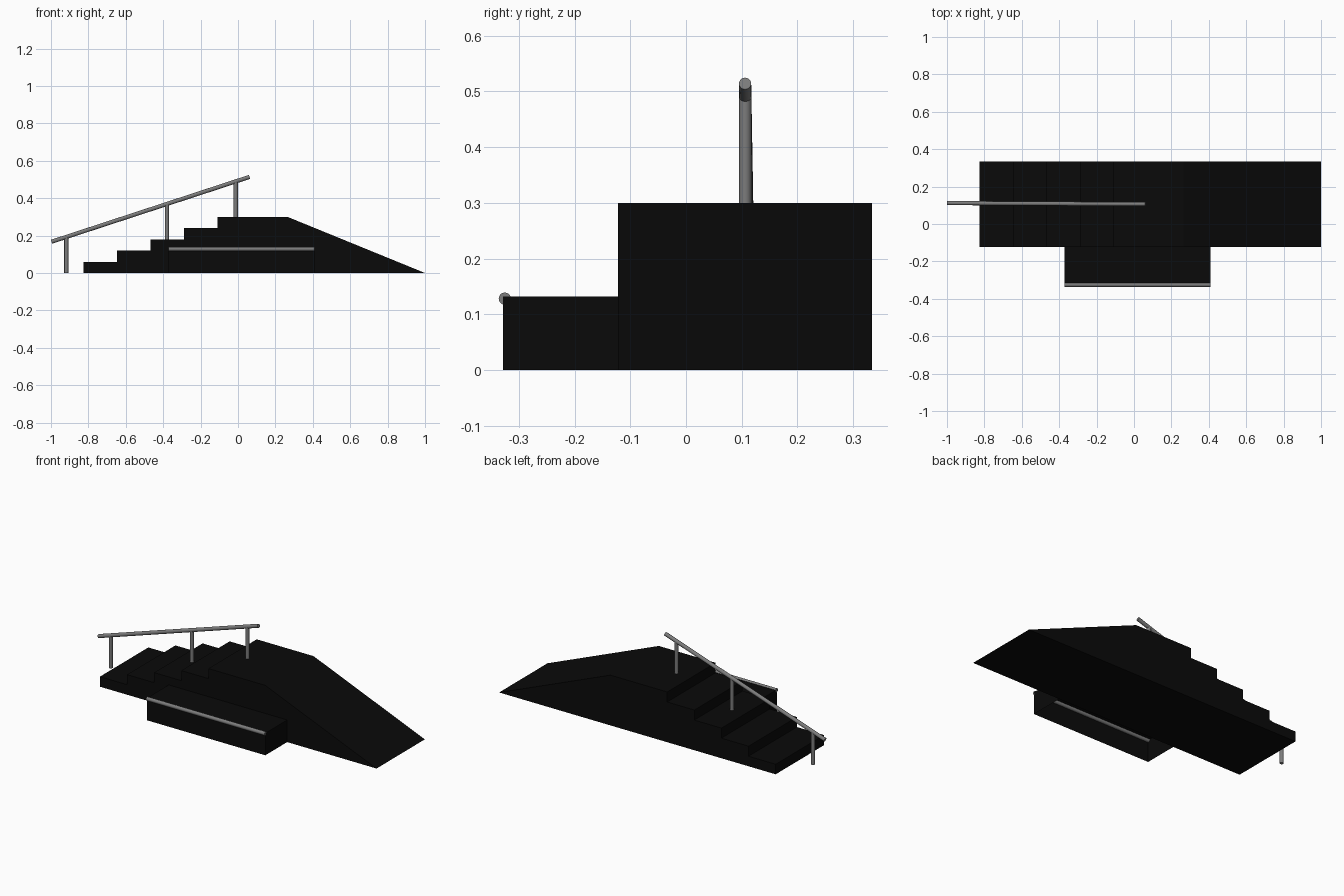
import bpy, bmesh
from mathutils import Vector

if "Cube" in bpy.data.objects:
    bpy.data.objects.remove(bpy.data.objects["Cube"])


def material(name, v):
    m = bpy.data.materials.new(name)
    m.diffuse_color = (v, v, v, 1)
    m.use_nodes = True
    m.node_tree.nodes["Principled BSDF"].inputs["Base Color"].default_value = m.diffuse_color
    return m


BLACK = material("black_paint", 0.003)
STEEL = material("steel", 0.2)


def finish(name, bm, mat):
    mesh = bpy.data.meshes.new(name)
    bm.to_mesh(mesh)
    bm.free()
    mesh.materials.append(mat)
    ob = bpy.data.objects.new(name, mesh)
    bpy.context.collection.objects.link(ob)
    return ob


def prism(name, profile, y0, y1, open_bottom=False):
    """Extrude an x/z profile along y."""
    bm = bmesh.new()
    face = bm.faces.new([bm.verts.new((x, y0, z)) for x, z in profile])
    ext = bmesh.ops.extrude_face_region(bm, geom=[face], use_keep_orig=True)
    verts = [g for g in ext["geom"] if isinstance(g, bmesh.types.BMVert)]
    bmesh.ops.translate(bm, verts=verts, vec=(0, y1 - y0, 0))
    bmesh.ops.recalc_face_normals(bm, faces=bm.faces)
    if open_bottom:
        hidden = [f for f in bm.faces if f.normal.z < -0.9 or f.normal.y > 0.9]
        bmesh.ops.delete(bm, geom=hidden, context='FACES')
    return finish(name, bm, BLACK)


def tube(name, a, b, r=0.011):
    """Round bar between two points."""
    a, b = Vector(a), Vector(b)
    bm = bmesh.new()
    bmesh.ops.create_cone(bm, cap_ends=True, segments=20, radius1=r, radius2=r,
                          depth=(b - a).length)
    ob = finish(name, bm, STEEL)
    ob.location = (a + b) / 2
    ob.rotation_mode = 'QUATERNION'
    ob.rotation_quaternion = (b - a).to_track_quat('Z', 'Y')
    bpy.ops.object.select_all(action='DESELECT')
    ob.select_set(True)
    bpy.context.view_layer.objects.active = ob
    bpy.ops.object.shade_smooth_by_angle()
    return ob


# stairs, platform and ramp in one body
X0, RUN, RISE = -0.826, 0.179, 0.06
profile = [(X0, 0)]
for i in range(5):
    x = X0 + i * RUN
    if i:
        profile.append((x, i * RISE))
    profile.append((x, (i + 1) * RISE))
profile += [(0.265, 0.30), (1.0, 0)]
prism("stairs_and_ramp", profile, -0.122, 0.334)

# low side ledge, open underneath, with its grind edge
prism("side_ledge", [(-0.372, 0), (-0.372, 0.132), (0.41, 0.132), (0.41, 0)],
      -0.328, -0.122, open_bottom=True)
tube("ledge_edge", (-0.372, -0.325, 0.128), (0.41, -0.325, 0.128))

# sloping handrail and its posts
A, B = Vector((-0.997, 0.112, 0.167)), Vector((0.062, 0.106, 0.514))
tube("handrail", A, B)
for i, (x, base) in enumerate([(-0.918, 0), (-0.38, 0.18), (-0.012, 0.30)]):
    p = A.lerp(B, (x - A.x) / (B.x - A.x))
    tube(f"post_{i + 1}", (x, p.y, base), p)
